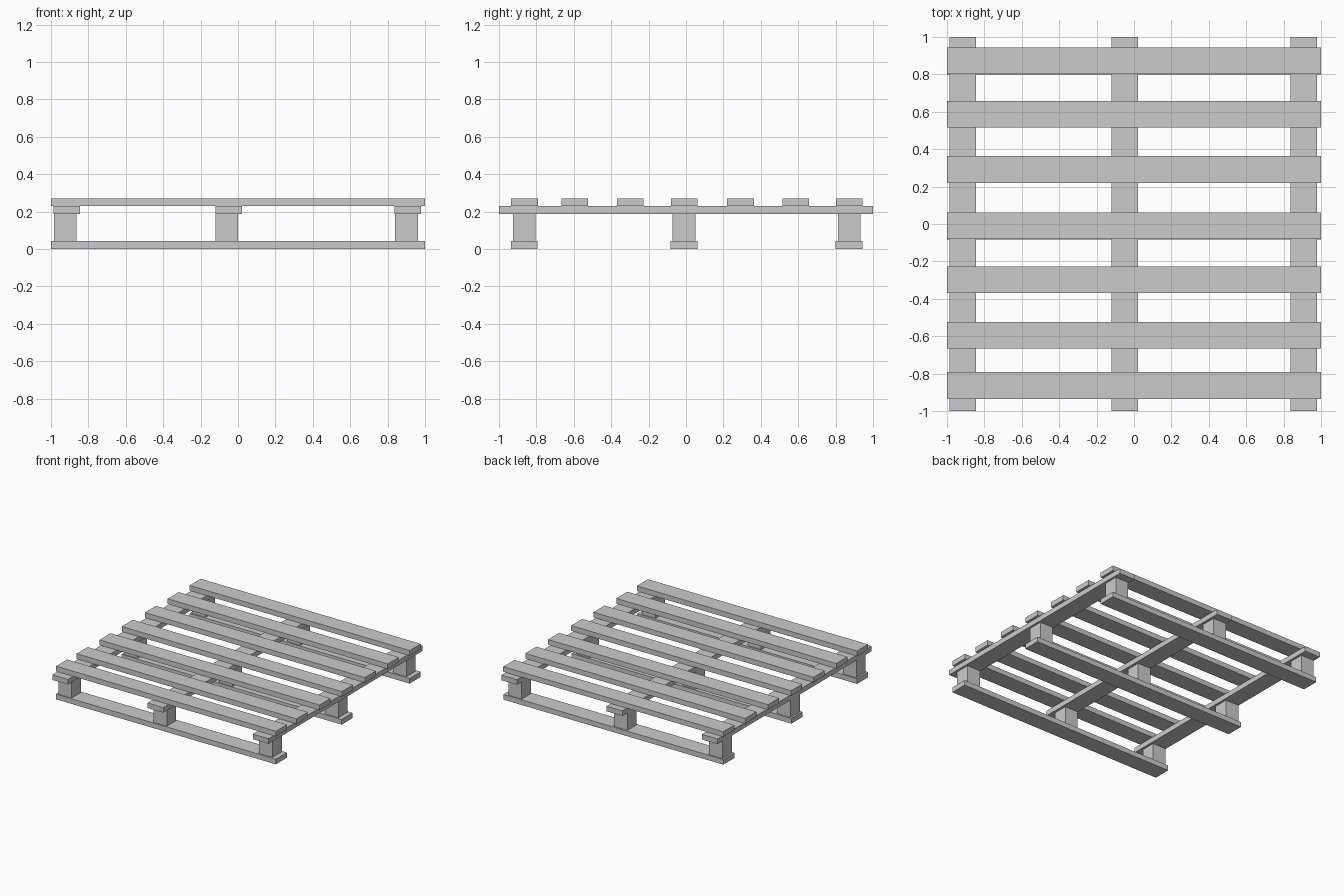
import bpy

if "Cube" in bpy.data.objects:
    bpy.data.objects.remove(bpy.data.objects["Cube"])


def board(name, centre, size):
    """Axis-aligned box with its size baked into the mesh."""
    bpy.ops.mesh.primitive_cube_add(size=1, location=centre)
    obj = bpy.context.object
    obj.name = name
    obj.scale = size
    bpy.ops.object.transform_apply(location=False, rotation=False, scale=True)
    return obj


WIDTH = 0.143        # plank width
THICK = 0.042        # plank thickness
BLOCK = 0.121        # block side
BLOCK_H = 0.145      # block height

z_bottom = THICK / 2
z_block = THICK + BLOCK_H / 2
z_stringer = THICK * 1.5 + BLOCK_H
z_slat = THICK * 2.5 + BLOCK_H

stringer_x = (-0.916, -0.05, 0.907)
block_x = (-0.924, -0.06, 0.901)
bottom_y = (-0.865, -0.011, 0.872)
slat_y = (-0.863, -0.595, -0.298, -0.009, 0.291, 0.587, 0.873)

# Bottom runners along x, each carrying three spacer blocks
for i, y in enumerate(bottom_y, 1):
    board(f"bottom_board_{i}", (0, y, z_bottom), (2, WIDTH, THICK))
    for j, x in enumerate(block_x, 1):
        board(f"spacer_block_{i}_{j}", (x, y, z_block), (BLOCK, BLOCK, BLOCK_H))

# Stringers along y, resting on the blocks
for i, x in enumerate(stringer_x, 1):
    board(f"stringer_{i}", (x, 0, z_stringer), (WIDTH, 2, THICK))

# Top deck slats along x
for i, y in enumerate(slat_y, 1):
    board(f"deck_slat_{i}", (0, y, z_slat), (2, WIDTH, THICK))
